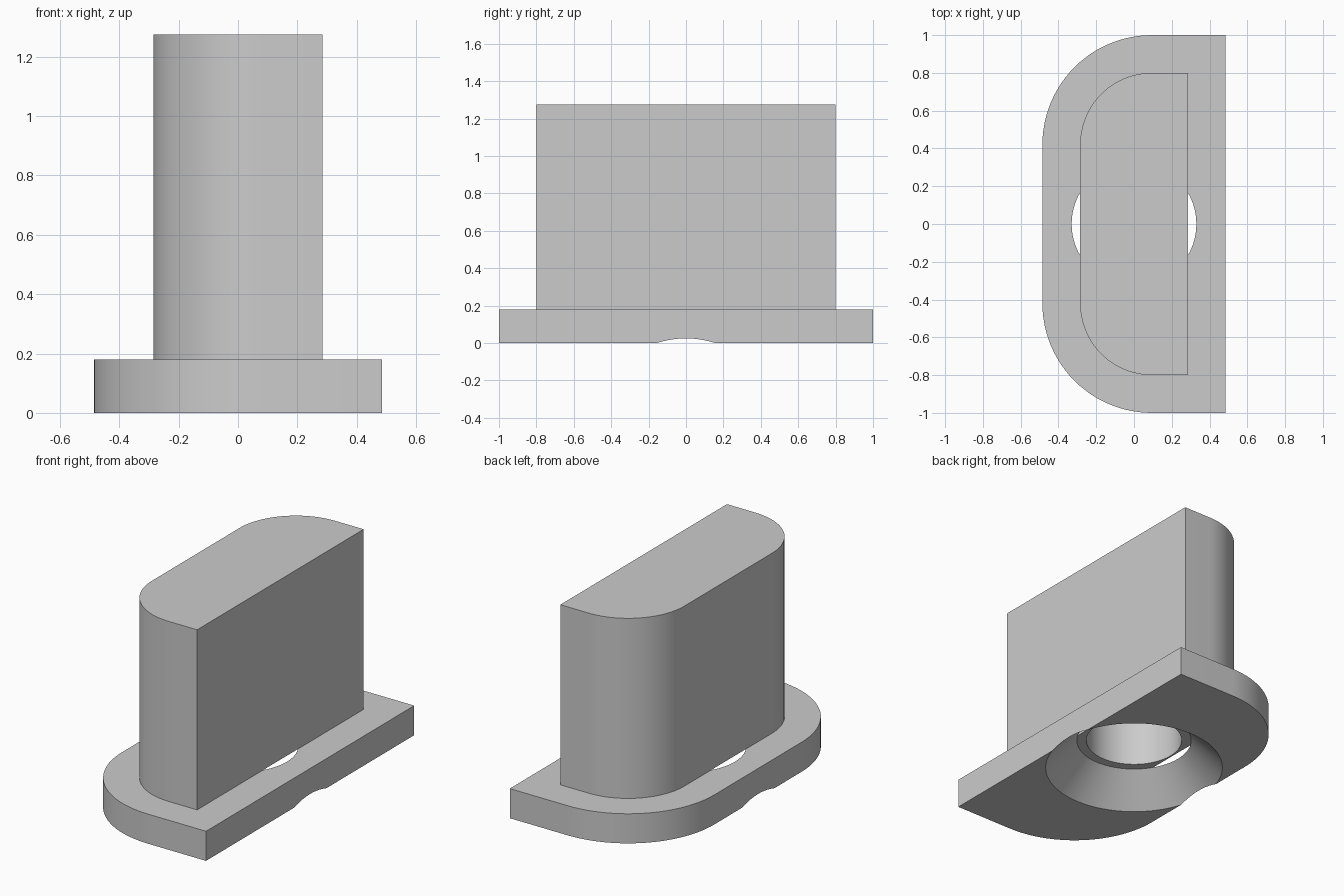
import bpy, bmesh
from math import pi, sin, cos, radians

if "Cube" in bpy.data.objects:
    bpy.data.objects.remove(bpy.data.objects["Cube"])

PLATE_TOP, BLOCK_TOP = 0.18, 1.275
CORNER_X, CORNER_Y = 0.095, 0.42      # centre shared by both corner arcs
HOLE_R, SINK_R, BORE_R = 0.33, 0.51, 0.275
BORE_END = 1.08

grey = bpy.data.materials.new("plain grey")
grey.use_nodes = True
colour = (0.6, 0.6, 0.6, 1)
grey.diffuse_color = colour
grey.node_tree.nodes["Principled BSDF"].inputs["Base Color"].default_value = colour


def finish(name, bm):
    bmesh.ops.recalc_face_normals(bm, faces=bm.faces)
    mesh = bpy.data.meshes.new(name)
    bm.to_mesh(mesh)
    bm.free()
    mesh.materials.append(grey)
    obj = bpy.data.objects.new(name, mesh)
    bpy.context.collection.objects.link(obj)
    return obj


def d_prism(name, right_x, radius, z0, z1, steps=24):
    """Upright slab: square corners on the right, rounded on the left."""
    half = [(CORNER_X - radius * sin(a), CORNER_Y + radius * cos(a))
            for a in (pi / 2 * i / steps for i in range(steps + 1))]
    half.insert(0, (right_x, CORNER_Y + radius))
    outline = half + [(x, -y) for x, y in reversed(half)]
    bm = bmesh.new()
    face = bm.faces.new([bm.verts.new((x, y, z0)) for x, y in outline])
    top = bmesh.ops.extrude_face_region(bm, geom=[face])["geom"]
    bmesh.ops.translate(bm, vec=(0, 0, z1 - z0),
                        verts=[v for v in top if isinstance(v, bmesh.types.BMVert)])
    return finish(name, bm)


def cut(obj, r0, r1, z0, z1):
    """Remove an upright cone or cylinder on the z axis."""
    bm = bmesh.new()
    bmesh.ops.create_cone(bm, cap_ends=True, segments=96,
                          radius1=r0, radius2=r1, depth=z1 - z0)
    bmesh.ops.translate(bm, vec=(0, 0, (z0 + z1) / 2), verts=bm.verts)
    cutter = finish("cutter", bm)
    cutter.hide_render = True
    mod = obj.modifiers.new("hole", 'BOOLEAN')
    mod.operation, mod.solver, mod.object = 'DIFFERENCE', 'EXACT', cutter
    select(obj)
    bpy.ops.object.modifier_apply(modifier=mod.name)
    bpy.data.objects.remove(cutter)


def select(obj):
    bpy.ops.object.select_all(action='DESELECT')
    obj.select_set(True)
    bpy.context.view_layer.objects.active = obj


# Base plate with a wide countersunk opening that nicks both long edges
plate = d_prism("base_plate", 0.485, 0.58, 0, PLATE_TOP)
over = 0.05
slope = (SINK_R - HOLE_R) / PLATE_TOP * over
cut(plate, SINK_R + slope, HOLE_R - slope, -over, PLATE_TOP + over)

# Tall block with a blind bore from below
block = d_prism("upright_block", 0.285, 0.38, PLATE_TOP, BLOCK_TOP)
cut(block, BORE_R, BORE_R, PLATE_TOP - over, BORE_END)

for part in (plate, block):
    select(part)
    bpy.ops.object.shade_smooth_by_angle(angle=radians(30))
